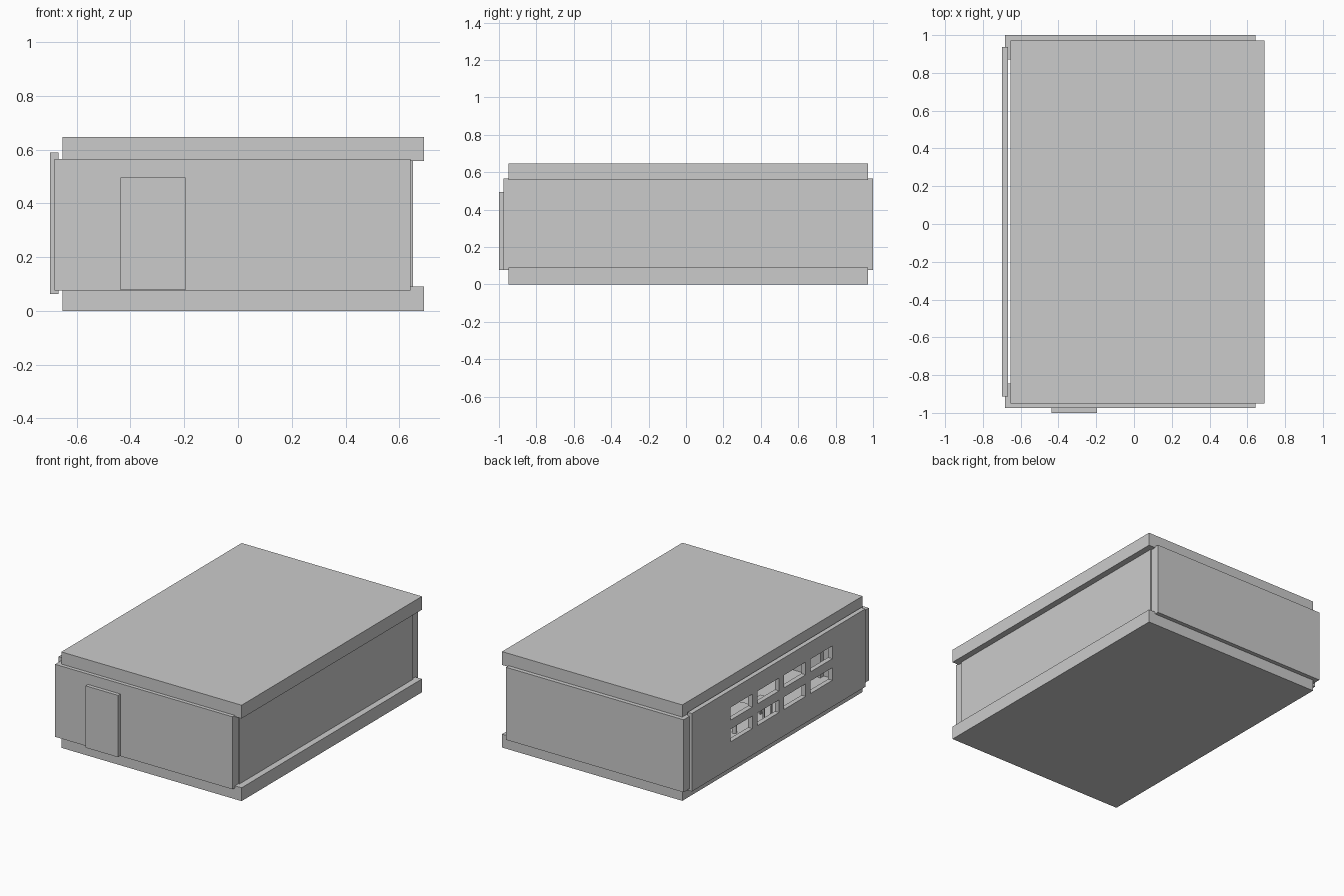
import bpy

if "Cube" in bpy.data.objects:
    bpy.data.objects.remove(bpy.data.objects["Cube"])


def box(name, x, y, z):
    """Axis-aligned box from (min, max) ranges."""
    bpy.ops.mesh.primitive_cube_add(size=1, location=[(a + b) / 2 for a, b in (x, y, z)])
    ob = bpy.context.object
    ob.name = name
    ob.scale = [b - a for a, b in (x, y, z)]
    bpy.ops.object.transform_apply(location=False, rotation=False, scale=True)
    return ob


def disc(name, r, z, x, y):
    """Upright cylinder between two heights."""
    bpy.ops.mesh.primitive_cylinder_add(vertices=32, radius=r, depth=z[1] - z[0],
                                        location=(x, y, (z[0] + z[1]) / 2))
    ob = bpy.context.object
    ob.name = name
    bpy.ops.object.shade_smooth_by_angle()
    return ob


# Floor and roof slabs
for name, z in (("floor_slab", (0, 0.09)), ("roof_slab", (0.557, 0.647))):
    box(name, (-0.653, 0.692), (-0.95, 0.972), z)

# Thick front and back walls
for name, y in (("front_wall", (-0.975, -0.845)), ("back_wall", (0.872, 1.0))):
    box(name, (-0.682, 0.642), y, (0.076, 0.565))

# Door, standing proud of the front wall on both faces
box("door", (-0.436, -0.195), (-1.0, -0.81), (0.078, 0.495))

# Thin side wall on the right
SIDE_Y, SIDE_Z = (-0.912, 0.937), (0.062, 0.588)
box("right_wall", (0.618, 0.65), SIDE_Y, SIDE_Z)

# Window wall on the left: grid of faces with the panes left out, then solidified
ys = [SIDE_Y[0]]
for i in range(4):
    ys += [-0.56 + 0.284 * i, -0.56 + 0.284 * i + 0.232]
ys.append(SIDE_Y[1])
zs = [SIDE_Z[0], 0.24, 0.325, 0.386, 0.472, SIDE_Z[1]]
verts = [(-0.7, y, z) for z in zs for y in ys]
n = len(ys)
faces = [(j * n + i, (j + 1) * n + i, (j + 1) * n + i + 1, j * n + i + 1)
         for j in range(len(zs) - 1) for i in range(n - 1)
         if not (i % 2 and j % 2)]
mesh = bpy.data.meshes.new("window_wall")
mesh.from_pydata([(x, y, z) for x, y, z in verts], [], [f[::-1] for f in faces])
mesh.update()
wall = bpy.data.objects.new("window_wall", mesh)
bpy.context.collection.objects.link(wall)
solid = wall.modifiers.new("thickness", "SOLIDIFY")
solid.thickness = 0.032
# Grow towards the inside, whichever way the faces point
solid.offset = -1 if mesh.polygons[0].normal.x < 0 else 1

# Furniture glimpsed through the windows: round table and a stool
disc("table_top", 0.11, (0.235, 0.25), -0.46, 0.14)
disc("table_leg", 0.015, (0.088, 0.237), -0.46, 0.14)
box("stool_seat", (-0.53, -0.42), (-0.19, -0.08), (0.19, 0.21))
for x in (-0.52, -0.44):
    for y in (-0.18, -0.1):
        box("stool_leg", (x, x + 0.012), (y, y + 0.012), (0.088, 0.195))
